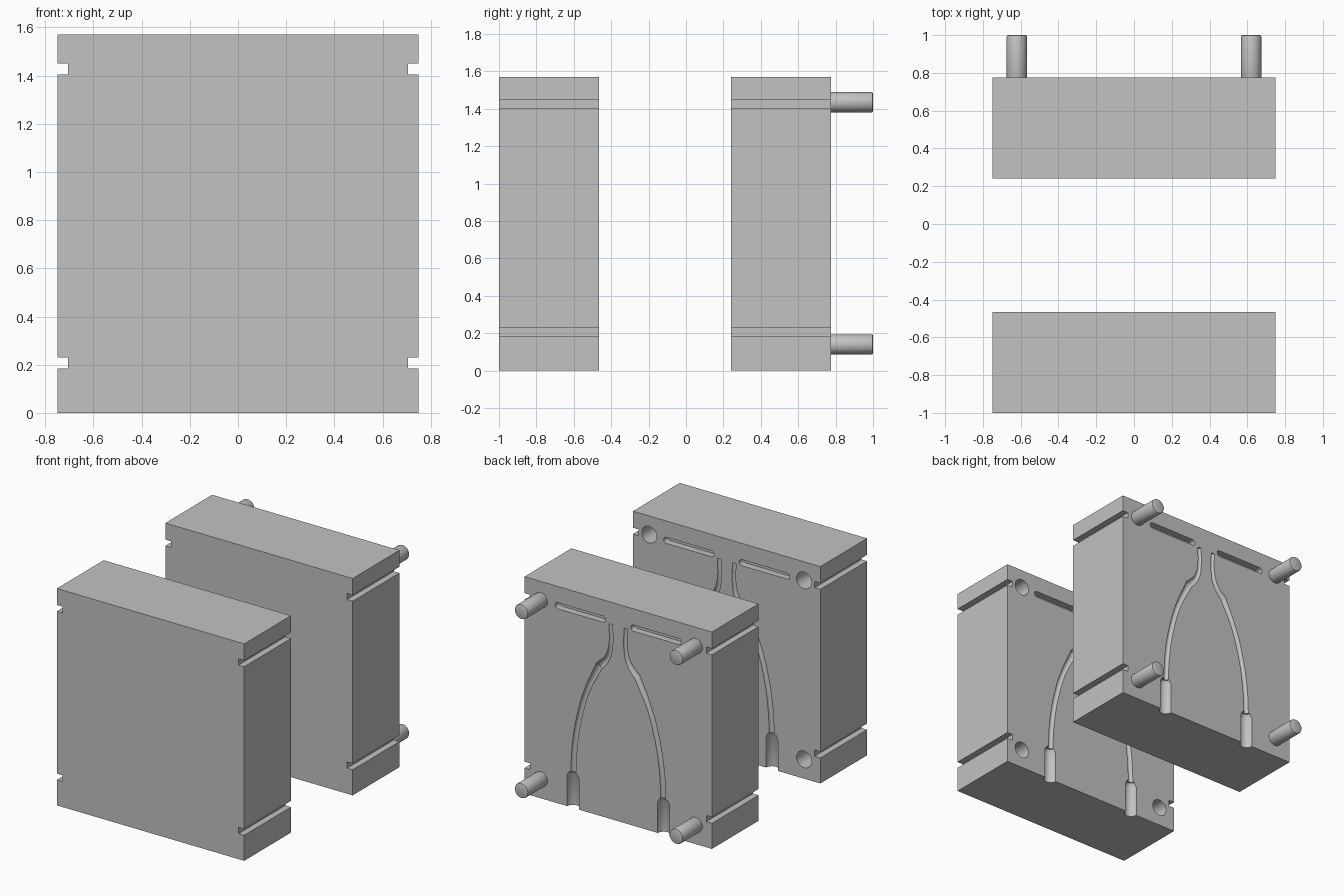
import bpy
import bmesh
from math import cos, sin, pi, radians
from mathutils import Matrix

cube = bpy.data.objects.get("Cube")
if cube:
    bpy.data.objects.remove(cube, do_unlink=True)

HALF_W, HEIGHT, DEPTH = 0.75, 1.57, 0.535
PIN_X, PIN_Z = 0.62, (0.14, 1.435)

grey = bpy.data.materials.new("plain grey")
grey.use_nodes = True
COLOUR = (0.54, 0.54, 0.54, 1)
grey.diffuse_color = COLOUR
grey.node_tree.nodes["Principled BSDF"].inputs["Base Color"].default_value = COLOUR


def link_mesh(name, bm):
    bmesh.ops.remove_doubles(bm, verts=bm.verts, dist=0.00001)
    bmesh.ops.recalc_face_normals(bm, faces=bm.faces)
    mesh = bpy.data.meshes.new(name)
    bm.to_mesh(mesh)
    bm.free()
    mesh.materials.append(grey)
    obj = bpy.data.objects.new(name, mesh)
    bpy.context.collection.objects.link(obj)
    return obj


def prism(name, outline, y0, y1):
    """Extrude an x-z outline along y."""
    bm = bmesh.new()
    face = bm.faces.new([bm.verts.new((x, y0, z)) for x, z in outline])
    grown = bmesh.ops.extrude_face_region(bm, geom=[face])["geom"]
    verts = [v for v in grown if isinstance(v, bmesh.types.BMVert)]
    bmesh.ops.translate(bm, verts=verts, vec=(0, y1 - y0, 0))
    return link_mesh(name, bm)


def rod(name, x, z, radius, y0, y1):
    """Round bar lying along y."""
    ring = [(x + radius * cos(i * pi / 16), z + radius * sin(i * pi / 16)) for i in range(32)]
    return prism(name, ring, y0, y1)


def slot_outline(x0, x1, z, r):
    right = [(x1 - r + r * cos(a * pi / 8), z + r * sin(a * pi / 8)) for a in range(-4, 5)]
    left = [(x0 + r + r * cos(a * pi / 8), z + r * sin(a * pi / 8)) for a in range(4, 13)]
    return right + left


def channel(name, points, side, y, kind):
    """Tube of changing radius through (x, z, radius) points."""
    curve = bpy.data.curves.new(name, "CURVE")
    curve.dimensions = "3D"
    curve.bevel_depth = 1.0
    curve.bevel_resolution = 4
    curve.resolution_u = 6
    curve.use_fill_caps = True
    spline = curve.splines.new(kind)
    pts = spline.bezier_points if kind == "BEZIER" else spline.points
    pts.add(len(points) - 1)
    for p, (x, z, r) in zip(pts, points):
        p.co = (side * x, y, z) if kind == "BEZIER" else (side * x, y, z, 1)
        p.radius = r
        if kind == "BEZIER":
            p.handle_left_type = p.handle_right_type = "AUTO"
    temp = bpy.data.objects.new(name, curve)
    bpy.context.collection.objects.link(temp)
    graph = bpy.context.evaluated_depsgraph_get()
    mesh = temp.evaluated_get(graph).to_mesh()
    bm = bmesh.new()
    bm.from_mesh(mesh)
    bpy.data.objects.remove(temp, do_unlink=True)
    return link_mesh(name, bm)


def activate(obj):
    bpy.ops.object.select_all(action="DESELECT")
    obj.select_set(True)
    bpy.context.view_layer.objects.active = obj


def cut(block, cutter):
    cutter.hide_render = True
    mod = block.modifiers.new("cut", "BOOLEAN")
    mod.operation, mod.solver, mod.object = "DIFFERENCE", "EXACT", cutter
    activate(block)
    bpy.ops.object.modifier_apply(modifier=mod.name)
    bpy.data.objects.remove(cutter, do_unlink=True)


# Block outline with strap notches in both sides
edge = [(HALF_W, 0)]
for low, high in ((0.185, 0.23), (1.405, 1.45)):
    edge += [(HALF_W, low), (0.705, low), (0.705, high), (HALF_W, high)]
edge.append((HALF_W, HEIGHT))
block_outline = edge + [(-x, z) for x, z in reversed(edge)]

# Channel shapes: upper neck, long curved run, barrel at the bottom
NECK = [(0.06, 1.41, 0.014), (0.06, 1.26, 0.015), (0.085, 1.165, 0.02), (0.16, 1.075, 0.028)]
RUN = [(0.15, 1.09, 0.026), (0.25, 0.88, 0.02), (0.31, 0.68, 0.02),
       (0.347, 0.47, 0.02), (0.363, 0.2, 0.02)]
BARREL = [(0.363, -0.1, 0.048), (0.363, 0.225, 0.048), (0.363, 0.255, 0.03)]


def mould_half(name, y0):
    y1 = y0 + DEPTH
    block = prism(name, block_outline, y0, y1)
    for side in (-1, 1):
        x0, x1 = sorted((side * 0.1, side * 0.505))
        cut(block, prism("slot_cutter", slot_outline(x0, x1, 1.43, 0.022), y1 - 0.05, y1 + 0.05))
        for points, kind in ((NECK, "BEZIER"), (RUN, "BEZIER"), (BARREL, "POLY")):
            cut(block, channel("channel_cutter", points, side, y1 + 0.001, kind))
    return block


def finish(obj):
    activate(obj)
    bpy.ops.object.shade_smooth_by_angle(angle=radians(35))


# Front half with sockets
front_half = mould_half("front_mould_half", -1.0)
for x in (-PIN_X, PIN_X):
    for z in PIN_Z:
        cut(front_half, rod("socket_cutter", x, z, 0.06, -1.0 + DEPTH - 0.23, -0.4))
finish(front_half)

# Back half with locating pins
back_half = mould_half("back_mould_half", 0.24)
finish(back_half)
for x, side in ((-PIN_X, "right"), (PIN_X, "left")):
    for z, level in zip(PIN_Z, ("lower", "upper")):
        pin = rod(f"{level}_{side}_pin", x, z, 0.054, 0.74, 1.0)
        bevel = pin.modifiers.new("rounded rim", "BEVEL")
        bevel.width, bevel.segments = 0.008, 2
        bevel.limit_method, bevel.angle_limit = "ANGLE", radians(40)
        activate(pin)
        bpy.ops.object.modifier_apply(modifier=bevel.name)
        finish(pin)
